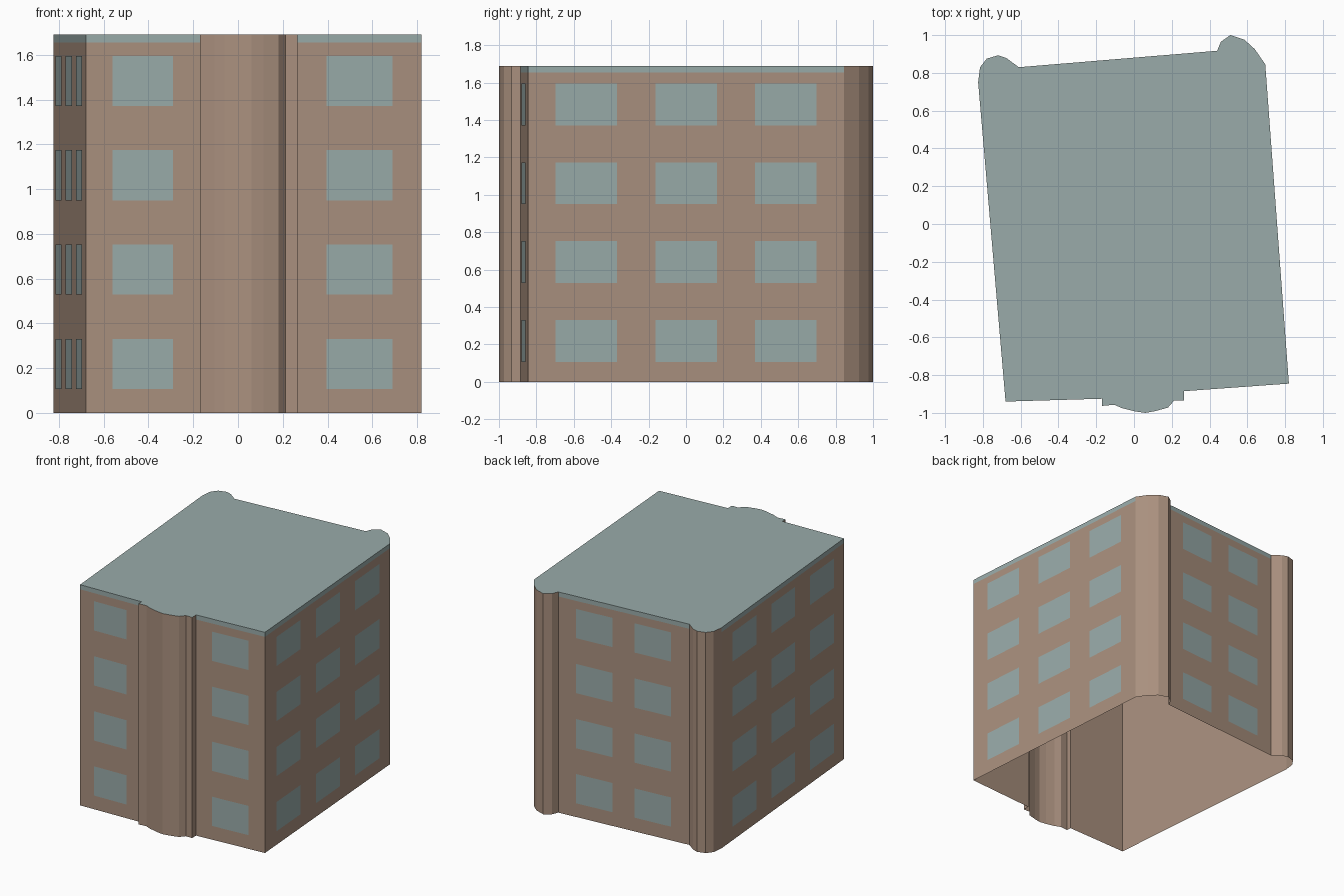
import bpy
import bmesh
from mathutils import Vector

cube = bpy.data.objects.get("Cube")
if cube:
    bpy.data.objects.remove(cube, do_unlink=True)


def make_material(name, colour):
    mat = bpy.data.materials.new(name)
    mat.use_nodes = True
    mat.diffuse_color = (*colour, 1)
    mat.node_tree.nodes["Principled BSDF"].inputs["Base Color"].default_value = (*colour, 1)
    return mat


brick = make_material("brown wall", (0.40, 0.28, 0.21))
grey = make_material("blue grey", (0.32, 0.41, 0.40))


def make_object(name, bm, materials):
    mesh = bpy.data.meshes.new(name)
    bm.to_mesh(mesh)
    bm.free()
    for mat in materials:
        mesh.materials.append(mat)
    obj = bpy.data.objects.new(name, mesh)
    bpy.context.collection.objects.link(obj)
    return obj


HEIGHT, BAND = 1.69, 1.655

# Straight walls, each from start to end, counter-clockwise around the plan
walls = {
    "front_right": ((0.265, -0.885), (0.82, -0.845)),
    "right": ((0.82, -0.845), (0.695, 0.845)),
    "back": ((0.44, 0.917), (-0.61, 0.83)),
    "left": ((-0.825, 0.75), (-0.68, -0.94)),
    "front_left": ((-0.68, -0.94), (-0.17, -0.925)),
}

# Rounded bays that join the straight walls
stair_bay = [(-0.17, -0.963), (-0.105, -0.957), (-0.06, -0.976), (0.005, -0.992),
             (0.06, -1), (0.115, -0.99), (0.18, -0.972), (0.213, -0.934), (0.265, -0.934)]
back_right_bay = [(0.64, 0.925), (0.585, 0.975), (0.51, 1), (0.46, 0.965)]
back_left_bay = [(-0.675, 0.878), (-0.72, 0.893), (-0.78, 0.875), (-0.815, 0.83)]

plan = [*stair_bay, *walls["front_right"], walls["right"][1], *back_right_bay,
        *walls["back"], *back_left_bay, *walls["left"], walls["front_left"][1]]

# Wall shell, open underneath, with a grey band on top of the straight walls
bm = bmesh.new()
rings = [[bm.verts.new((x, y, z)) for x, y in plan] for z in (0, BAND, HEIGHT)]
straight = set(walls.values())
for i in range(len(plan)):
    j = (i + 1) % len(plan)
    for lower, upper in zip(rings, rings[1:]):
        face = bm.faces.new((lower[i], lower[j], upper[j], upper[i]))
        if upper is rings[2] and (plan[i], plan[j]) in straight:
            face.material_index = 1
roof = bm.faces.new(rings[2])
roof.material_index = 1
make_object("building_shell", bm, (brick, grey))

# Windows: thin panes placed by their share of the wall length
three = [(0.087, 0.282), (0.403, 0.598), (0.718, 0.913)]
columns = {
    "front_right": [(0.235, 0.765)],
    "front_left": [(0.235, 0.765)],
    "right": three,
    "left": three,
    "back": [(0.138, 0.417), (0.583, 0.862)],
}
for name, spans in columns.items():
    start, end = (Vector((*p, 0)) for p in walls[name])
    along = end - start
    out = along.cross(Vector((0, 0, 1))).normalized() * 0.004
    bm = bmesh.new()
    for a, b in spans:
        for floor in range(4):
            z0 = 0.107 + floor * 0.4215
            corners = ((a, z0), (b, z0), (b, z0 + 0.224), (a, z0 + 0.224))
            bm.faces.new([bm.verts.new(start + along * t + out + Vector((0, 0, z)))
                          for t, z in corners])
    make_object(name + "_windows", bm, (grey,))
